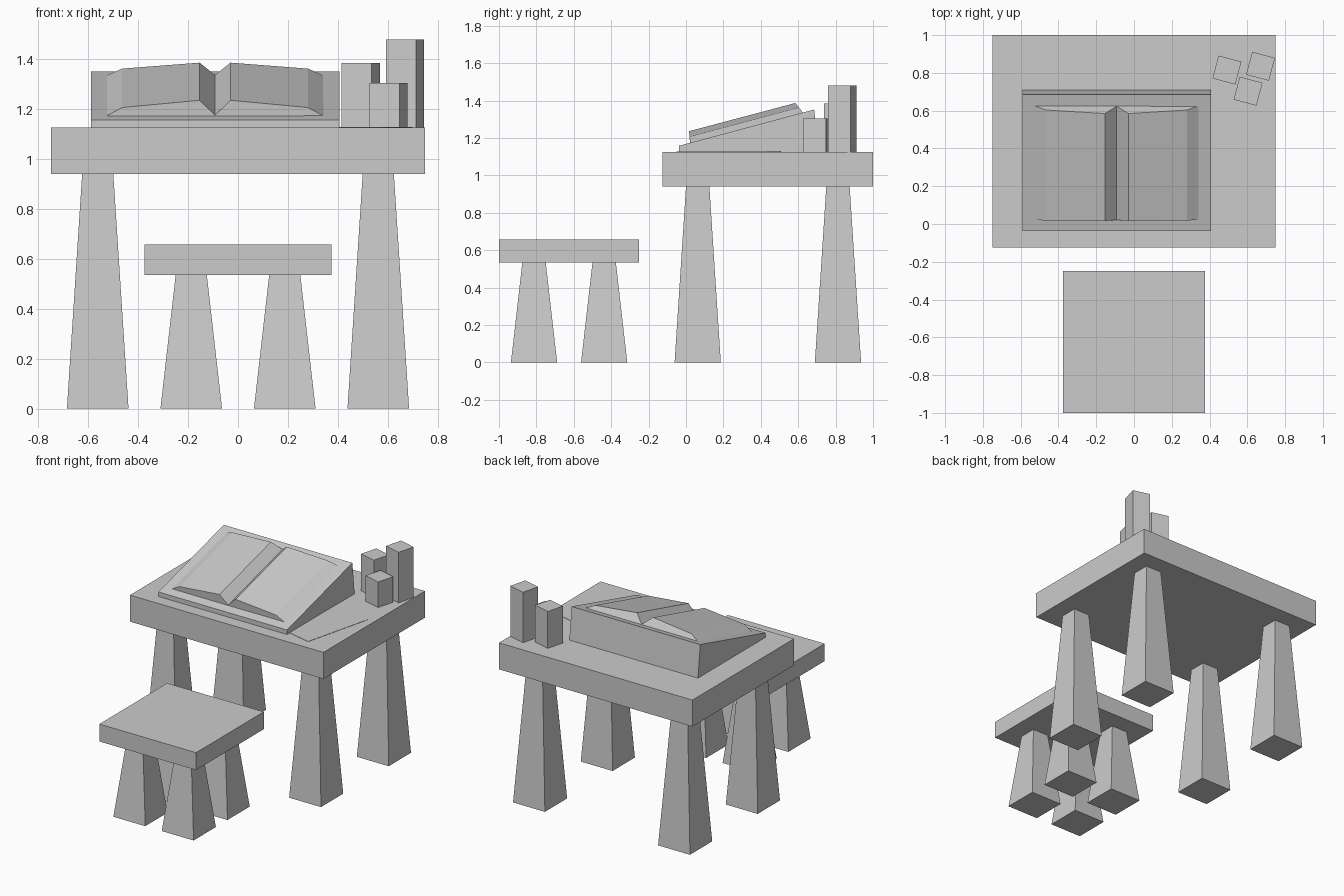
import bpy, bmesh
from math import radians
from mathutils import Matrix

if "Cube" in bpy.data.objects:
    bpy.data.objects.remove(bpy.data.objects["Cube"])


def loft(name, ring_a, ring_b):
    """Closed solid between two matching outlines."""
    bm = bmesh.new()
    a = [bm.verts.new(p) for p in ring_a]
    b = [bm.verts.new(p) for p in ring_b]
    n = len(a)
    bm.faces.new(a)
    bm.faces.new(b[::-1])
    for i in range(n):
        j = (i + 1) % n
        bm.faces.new((a[i], b[i], b[j], a[j]))
    bmesh.ops.recalc_face_normals(bm, faces=bm.faces)
    mesh = bpy.data.meshes.new(name)
    bm.to_mesh(mesh)
    bm.free()
    ob = bpy.data.objects.new(name, mesh)
    bpy.context.collection.objects.link(ob)
    return ob


def block(name, cx, cy, z0, z1, bottom, top=None, turn=0):
    """Box or tapered box; bottom and top are half sizes (x, y)."""
    def ring(half, z):
        return [(sx * half[0], sy * half[1], z)
                for sx, sy in ((-1, -1), (1, -1), (1, 1), (-1, 1))]
    ob = loft(name, ring(bottom, z0), ring(top or bottom, z1))
    ob.data.transform(Matrix.Translation((cx, cy, 0)) @ Matrix.Rotation(radians(turn), 4, 'Z'))
    return ob


def legs(name, spread_x, rows, height):
    for row, y in rows.items():
        for side, s in (("left", -1), ("right", 1)):
            block(f"{name}_{row}_{side}_leg", s * spread_x, y, 0, height,
                  (0.1235, 0.1235), (0.0625, 0.0625))


# Desk
DESK_Z = 1.126
block("desk_top", 0, 0.4375, 0.94, DESK_Z, (0.75, 0.5625))
legs("desk", 0.5625, {"front": 0.0625, "back": 0.8125}, 0.94)

# Stool
block("stool_seat", 0, -0.625, 0.535, 0.657, (0.375, 0.375))
legs("stool", 0.1875, {"front": -0.8125, "back": -0.4375}, 0.535)

# Sloped reading stand, side profile in (y, z)
side = [(-0.038, DESK_Z), (0.71, DESK_Z), (0.685, 1.352), (-0.038, 1.158)]
loft("reading_stand", [(-0.59, y, z) for y, z in side], [(0.407, y, z) for y, z in side])

# Open book: page outline as (offset from spine, height), mirrored about the spine
SPINE = -0.092
half = [(0.062, 0.062), (0.373, 0.033), (0.434, 0.0)]
outline = [(-x, h) for x, h in reversed(half)] + [(0, 0.002)] + half
slope = 0.268
base = 1.158 + 0.038 * slope


def page_ring(y, lean):
    return [(SPINE + x, y - lean * h, base + slope * y + h * (1 + 0.0 * lean) - slope * lean * h
             + slope * lean * h * (y < 0.3)) for x, h in outline]


front = page_ring(0.022, 0.1)
back = page_ring(0.625, 0.65)
# Small foot along the stand keeps the fold closed underneath
sink = 0.006
under = lambda ring: [(p[0], p[1], p[2] - sink) for p in (ring[-1], ring[3], ring[0])]
loft("open_book", front + under(front), back + under(back))

# Loose sheet of paper tucked beside the stand
block("paper_sheet", 0.457, 0.237, DESK_Z, DESK_Z + 0.002, (0.1875, 0.25), turn=-14)

# Three upright blocks at the back corner
for name, x, y, z in (("left_block", 0.492, 0.815, 1.385),
                      ("tall_block", 0.67, 0.835, 1.48),
                      ("short_block", 0.604, 0.703, 1.305)):
    block(name, x, y, DESK_Z, z, (0.0625, 0.0625), turn=-15)
